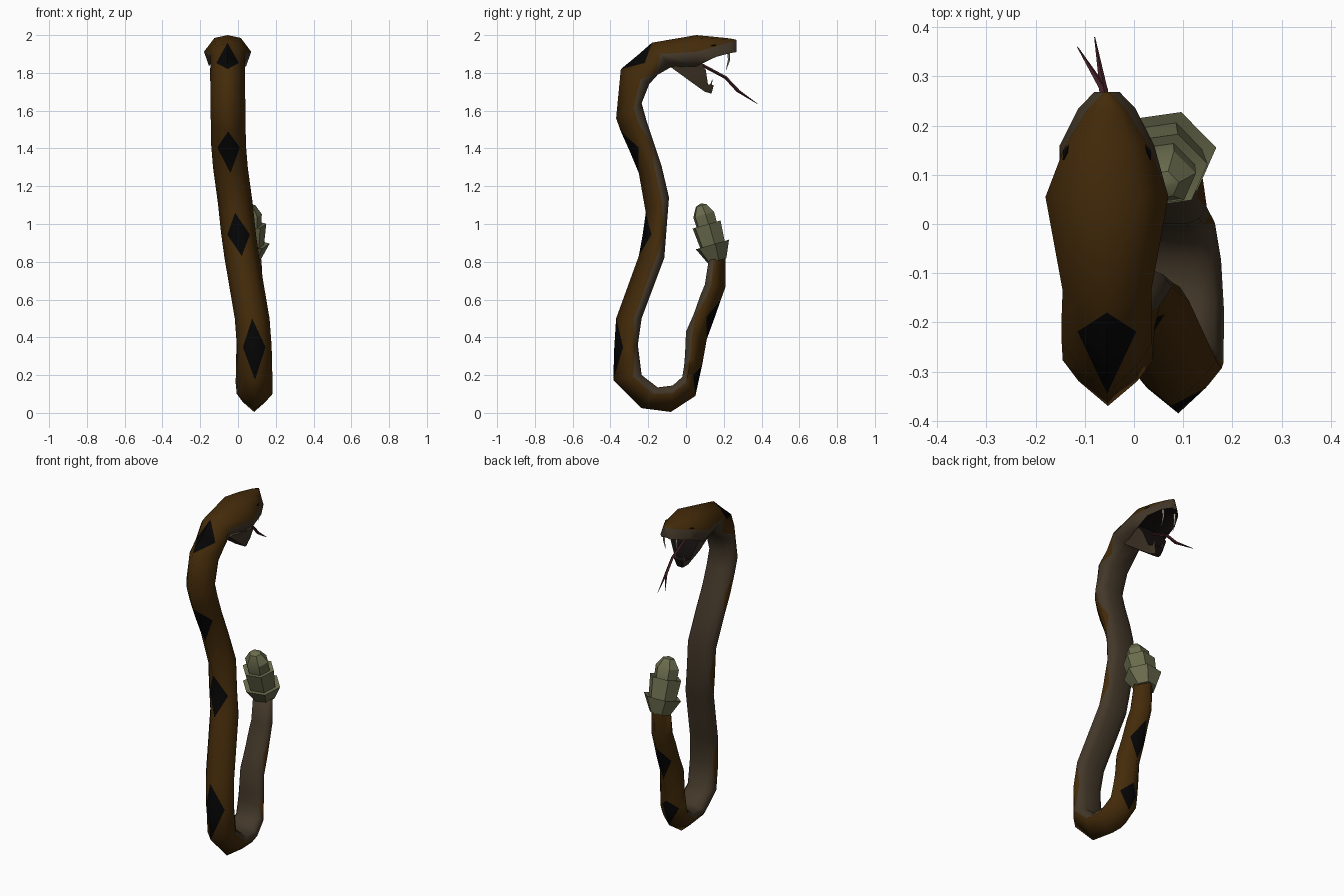
import bpy, bmesh, math
from mathutils import Vector

cube = bpy.data.objects.get("Cube")
if cube:
    bpy.data.objects.remove(cube, do_unlink=True)


def material(name, rgb):
    m = bpy.data.materials.new(name)
    m.use_nodes = True
    m.diffuse_color = (*rgb, 1)
    m.node_tree.nodes["Principled BSDF"].inputs["Base Color"].default_value = (*rgb, 1)
    return m


BROWN, BELLY, BLACK, MOUTH = range(4)
skin = [material("brown_scales", (.058, .024, .003)),
        material("grey_belly", (.056, .039, .022)),
        material("black_diamond", (.0015, .0015, .0015)),
        material("dark_mouth", (.008, .005, .005))]
horn = material("olive_rattle", (.145, .15, .075))
red = material("dark_red_tongue", (.06, .016, .02))
ivory = material("ivory_fang", (.4, .38, .3))


def loft(name, rings, mats, colour=lambda i, k: 0, split=lambda i, k: None, angle=40):
    """Join closed rings of points; split() may cut a quad into two coloured triangles."""
    bm = bmesh.new()
    vs = [[bm.verts.new(p) for p in ring] for ring in rings]
    n = len(rings[0])

    def face(verts, mat):
        bm.faces.new(verts).material_index = mat

    for i in range(len(rings) - 1):
        for k in range(n):
            j = (k + 1) % n
            cut = split(i, k)
            if cut is None:
                face([vs[i][k], vs[i][j], vs[i + 1][j], vs[i + 1][k]], colour(i, k))
                continue
            tip, wide, inside = cut      # columns of the tip and wide corner, marked colour
            here, there = (i, i + 1) if split(i, -1) else (i + 1, i)
            face([vs[there][tip], vs[here][wide], vs[here][tip]], inside)
            face([vs[there][tip], vs[there][wide], vs[here][wide]], colour(i, k))
    face(vs[0], colour(0, 0))
    face(vs[-1], colour(len(rings) - 2, 2))
    bmesh.ops.recalc_face_normals(bm, faces=bm.faces[:])
    me = bpy.data.meshes.new(name)
    bm.to_mesh(me)
    bm.free()
    for m in mats:
        me.materials.append(m)
    ob = bpy.data.objects.new(name, me)
    bpy.context.collection.objects.link(ob)
    bpy.ops.object.select_all(action='DESELECT')
    ob.select_set(True)
    bpy.context.view_layer.objects.active = ob
    bpy.ops.object.shade_smooth_by_angle(angle=math.radians(angle))


def spindle(name, points, radii, mat, axis=None, sides=4, phase=0, squash=1):
    """Tapered prism along a path; a fixed axis keeps all its rings parallel."""
    pts = [Vector(p) for p in points]
    rings = []
    for i, p in enumerate(pts):
        d = axis or (pts[min(i + 1, len(pts) - 1)] - pts[max(i - 1, 0)]).normalized()
        u = (Vector((1, 0, 0)) - d * d.x).normalized()
        v = d.cross(u) * squash
        turns = [phase + math.tau * k / sides for k in range(sides)]
        rings.append([p + radii[i] * (u * math.cos(a) + v * math.sin(a)) for a in turns])
    loft(name, rings, [mat], angle=30)


# Body rings from tail to neck: back y, back z, belly y, belly z, centre x
path = [
    (.21, .82, .12, .81, .06), (.21, .67, .10, .68, .064),
    (.185, .60, .075, .62, .066), (.15, .50, .04, .52, .068), (.11, .39, 0, .43, .07),
    (.085, .25, -.005, .31, .072), (.067, .17, -.01, .25, .074), (.05, .09, -.02, .19, .076),
    (-.08, .005, -.07, .145, .085), (-.235, .025, -.15, .135, .091),
    (-.385, .175, -.235, .2, .09), (-.38, .34, -.255, .36, .086), (-.37, .5, -.235, .5, .075),
    (-.25, .83, -.115, .82, .02), (-.23, .94, -.105, .95, .003), (-.213, 1.06, -.09, 1.14, -.015),
    (-.25, 1.27, -.13, 1.31, -.04), (-.3, 1.39, -.17, 1.43, -.05), (-.345, 1.49, -.21, 1.55, -.052),
    (-.37, 1.56, -.235, 1.64, -.053),
    (-.345, 1.82, -.195, 1.74, -.055), (-.26, 1.89, -.15, 1.79, -.055), (-.18, 1.96, -.08, 1.83, -.055),
]
diamonds = {3, 6, 11, 14, 17, 21}        # rings through the middle of a diamond
HEAD_X = -.055
# Half sections: spine, back, flank, border, belly
trunk = [(0, 1), (.65, .25), (1, -.38), (.8, -.8), (.48, -1)]
neck = [(0, 1), (.65, .65), (.98, .1), (.95, -.3), (.5, -1)]


def mirrored(points):
    return points + [(-a, b) for a, b in reversed(points[1:])]


rings = []
for i, (oy, oz, iy, iz, x) in enumerate(path):
    w = min(.092, .064 + .0035 * i)
    back, belly = Vector((0, oy, oz)), Vector((0, iy, iz))
    mid, arm = (back + belly) / 2, (back - belly) / 2
    half = neck if i == len(path) - 1 else trunk
    rings.append([mid + arm * f + Vector((x + a * w, 0, 0)) for a, f in mirrored(half)])

# Upper head: y, then crown, temple, brow, lip and palate
head = [
    (.055, [(0, 2.0), (.07, 1.985), (.125, 1.912), (.098, 1.835), (.07, 1.88)]),
    (.16, [(0, 1.99), (.05, 1.98), (.085, 1.94), (.096, 1.885), (.05, 1.91)]),
    (.235, [(0, 1.982), (.022, 1.977), (.038, 1.963), (.058, 1.905), (.03, 1.92)]),
    (.268, [(0, 1.975), (.003, 1.975), (.006, 1.974), (.026, 1.91), (.015, 1.915)]),
]
for y, section in head:
    rings.append([(HEAD_X + a, y, z) for a, z in mirrored(section)])


def skin_colour(i, k):
    if k in (0, 1, 7, 8):
        return BROWN
    return MOUTH if i >= len(path) and 3 <= k <= 5 else BELLY


def skin_split(i, k):
    if k == -1:
        return i in diamonds
    if i not in diamonds and i + 1 not in diamonds:
        return None
    return {0: (0, 1, BLACK), 8: (0, 8, BLACK), 2: (2, 3, BROWN), 6: (7, 6, BROWN)}.get(k)


loft("body_and_head", rings, skin, skin_colour, skin_split, angle=85)

# Lower jaw: throat y, z, mouth floor y, z, half width
jaw = [(-.08, 1.83, .065, 1.875, .094), (.02, 1.757, .105, 1.815, .082),
       (.10, 1.70, .116, 1.74, .05), (.135, 1.69, .147, 1.735, .03)]
jaw_rings = [[(HEAD_X - .6 * w, oy, oz), (HEAD_X + .6 * w, oy, oz),
              (HEAD_X + w, iy, iz), (HEAD_X - w, iy, iz)] for oy, oz, iy, iz, w in jaw]
loft("lower_jaw", jaw_rings, skin, lambda i, k: MOUTH if k == 2 and i < 3 else BELLY, angle=60)

# Fangs, small teeth and slit eyes on both sides
for side, s in (("right", -1), ("left", 1)):
    x = HEAD_X + s * .04
    spindle(side + "_fang", [(x, .225, 1.915), (x, .228, 1.87), (x, .212, 1.815)],
            [.008, .006, .001], ivory)
    x = HEAD_X + s * .028
    spindle(side + "_lower_tooth", [(x, .13, 1.73), (x, .14, 1.765)], [.006, .001], ivory)
    x = HEAD_X + s * .083
    spindle(side + "_eye", [(x + s * .006, .13, 1.943), (x, .146, 1.945), (x - s * .006, .162, 1.947)],
            [.001, .007, .001], skin[BLACK])

# Forked tongue
fork = (HEAD_X - .007, .275, 1.705)
spindle("tongue", [(HEAD_X, .06, 1.855), (HEAD_X - .003, .21, 1.775), fork], [.008, .008, .009], red)
for name, tip in (("right", (-.115, .36, 1.65)), ("left", (-.08, .38, 1.635))):
    spindle(name + "_tongue_tip", [fork, tip], [.008, .001], red)

# Rattle: three flared cups stacked along a leaning axis
cups = [(.062, 0), (.112, .09), (.082, .085), (.094, .2), (.068, .195), (.07, .255), (.035, .305), (.004, .315)]
base, lean = Vector((.057, .165, .805)), Vector((0, -.28, .96))
spindle("rattle", [base + lean * t for r, t in cups], [r for r, t in cups], horn,
        axis=lean, sides=6, phase=.17, squash=.87)
